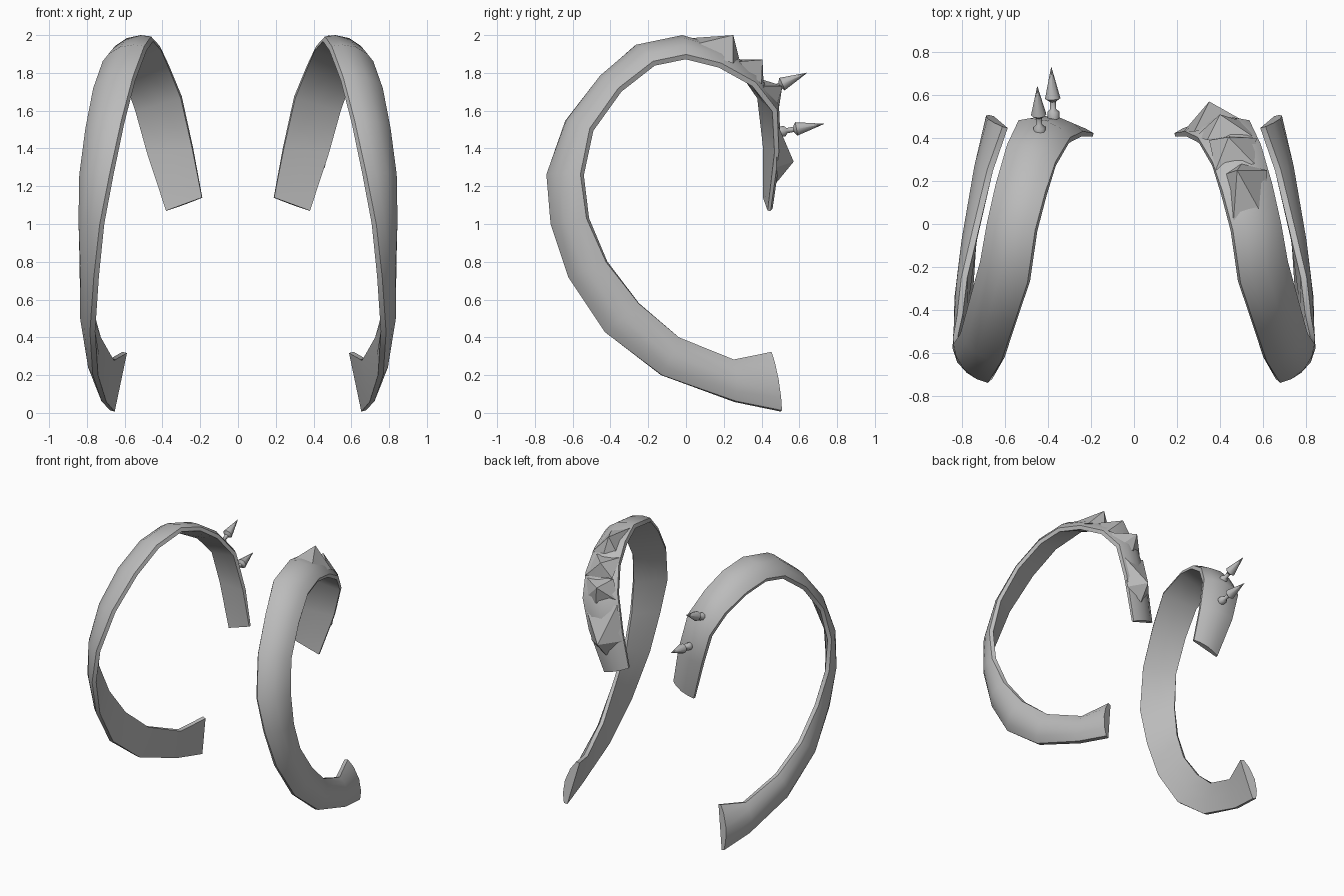
import bpy, bmesh, math
from mathutils import Vector

if "Cube" in bpy.data.objects:
    bpy.data.objects.remove(bpy.data.objects["Cube"])

grey = bpy.data.materials.new("grey")
grey.diffuse_color = (0.5, 0.5, 0.5, 1)
grey.use_nodes = True
grey.node_tree.nodes["Principled BSDF"].inputs["Base Color"].default_value = grey.diffuse_color

# Paired edges of the strap, from lower end to upper end (outer rim, inner rim, thickness)
STATIONS = [
    ((.665, .505, .01), (.60, .45, .32), .065),
    ((.71, .26, .06), (.67, .25, .28), .07),
    ((.755, -.13, .20), (.74, -.04, .40), .07),
    ((.77, -.43, .43), (.79, -.25, .58), .07),
    ((.75, -.62, .72), (.81, -.42, .80), .07),
    ((.72, -.71, 1.0), (.83, -.52, 1.03), .07),
    ((.67, -.73, 1.26), (.83, -.55, 1.26), .07),
    ((.61, -.63, 1.54), (.80, -.50, 1.50), .07),
    ((.55, -.45, 1.77), (.76, -.35, 1.71), .07),
    ((.49, -.27, 1.93), (.71, -.17, 1.85), .07),
    ((.455, -.03, 1.98), (.68, 0, 1.885), .07),
    ((.41, .14, 1.93), (.64, .18, 1.84), .07),
    ((.365, .28, 1.83), (.59, .36, 1.74), .07),
    ((.30, .39, 1.67), (.54, .47, 1.60), .07),
    ((.24, .42, 1.40), (.48, .48, 1.38), .06),
    ((.19, .415, 1.14), (.38, .44, 1.07), .04),
]
# Cross-section: (position across the strap, height in thicknesses)
SECTION = [(0, -.2), (0, .2), (.2, .6), (.5, .8), (.8, .6), (1, .2), (1, -.2), (.5, -.2)]


def finish(bm, name, angle=40):
    bmesh.ops.recalc_face_normals(bm, faces=bm.faces)
    mesh = bpy.data.meshes.new(name)
    bm.to_mesh(mesh)
    bm.free()
    mesh.materials.append(grey)
    ob = bpy.data.objects.new(name, mesh)
    bpy.context.collection.objects.link(ob)
    bpy.ops.object.select_all(action='DESELECT')
    ob.select_set(True)
    bpy.context.view_layer.objects.active = ob
    bpy.ops.object.shade_smooth_by_angle(angle=math.radians(angle))
    return ob


def loft(bm, rings, caps=True):
    n = len(rings[0])
    for a, b in zip(rings, rings[1:]):
        for i in range(n):
            j = (i + 1) % n
            bm.faces.new((a[i], a[j], b[j], b[i]))
    if caps:
        bm.faces.new(rings[0])
        bm.faces.new(rings[-1])


# Curved twisting strap
def rib(name, side):
    bm = bmesh.new()
    mids = [(Vector(a) + Vector(b)) / 2 for a, b, t in STATIONS]
    rings = []
    for k, (a, b, t) in enumerate(STATIONS):
        a, b = Vector(a), Vector(b)
        tangent = mids[min(k + 1, len(mids) - 1)] - mids[max(k - 1, 0)]
        out = (b - a).cross(tangent).normalized()
        if out.dot(mids[k] - Vector((0, 0, 1))) < 0:
            out = -out
        ring = []
        for s, h in SECTION:
            p = a.lerp(b, s) + out * h * t
            ring.append(bm.verts.new((p.x * side, p.y, max(p.z, 0))))
        rings.append(ring)
    loft(bm, rings)
    finish(bm, name, 50)


rib("left_rib", -1)
rib("right_rib", 1)

# Overlapping raised scales on the back of the right strap
SCALES = [
    [(.46, -.03, 1.98), (.62, 0, 1.94), (.42, .23, 1.88), (.48, .25, 2.0), (.62, .25, 1.85), (.5, .28, 1.88)],
    [(.38, .25, 1.87), (.56, .28, 1.86), (.35, .39, 1.77), (.44, .405, 1.87), (.57, .40, 1.74), (.45, .41, 1.76)],
    [(.34, .39, 1.77), (.55, .41, 1.73), (.29, .41, 1.62), (.40, .51, 1.73), (.53, .47, 1.60), (.42, .49, 1.60)],
    [(.28, .43, 1.60), (.51, .48, 1.54), (.23, .43, 1.34), (.35, .57, 1.33), (.46, .48, 1.30), (.34, .48, 1.22)],
]
for i, pts in enumerate(SCALES):
    bm = bmesh.new()
    for p in pts:
        bm.verts.new(p)
    bmesh.ops.convex_hull(bm, input=bm.verts)
    finish(bm, f"scale_{i + 1}", 30)


# Thorns on the left strap: foot, thin stem and pointed head
def thorn(name, base, tip):
    base, tip = Vector(base), Vector(tip)
    length = (tip - base).length
    turn = (tip - base).to_track_quat('Z', 'Y')
    profile = [(-.02, .028), (.012, .028), (.025, .014), (.06, .014), (.075, .036), (length, .001)]
    bm = bmesh.new()
    rings = []
    for z, r in profile:
        rings.append([bm.verts.new(base + turn @ Vector((
            r * math.cos(i * math.pi / 4), r * math.sin(i * math.pi / 4), z)))
            for i in range(8)])
    loft(bm, rings)
    finish(bm, name, 50)


thorn("lower_thorn", (-.375, .51, 1.49), (-.385, .73, 1.53))
thorn("upper_thorn", (-.44, .44, 1.71), (-.45, .64, 1.80))
